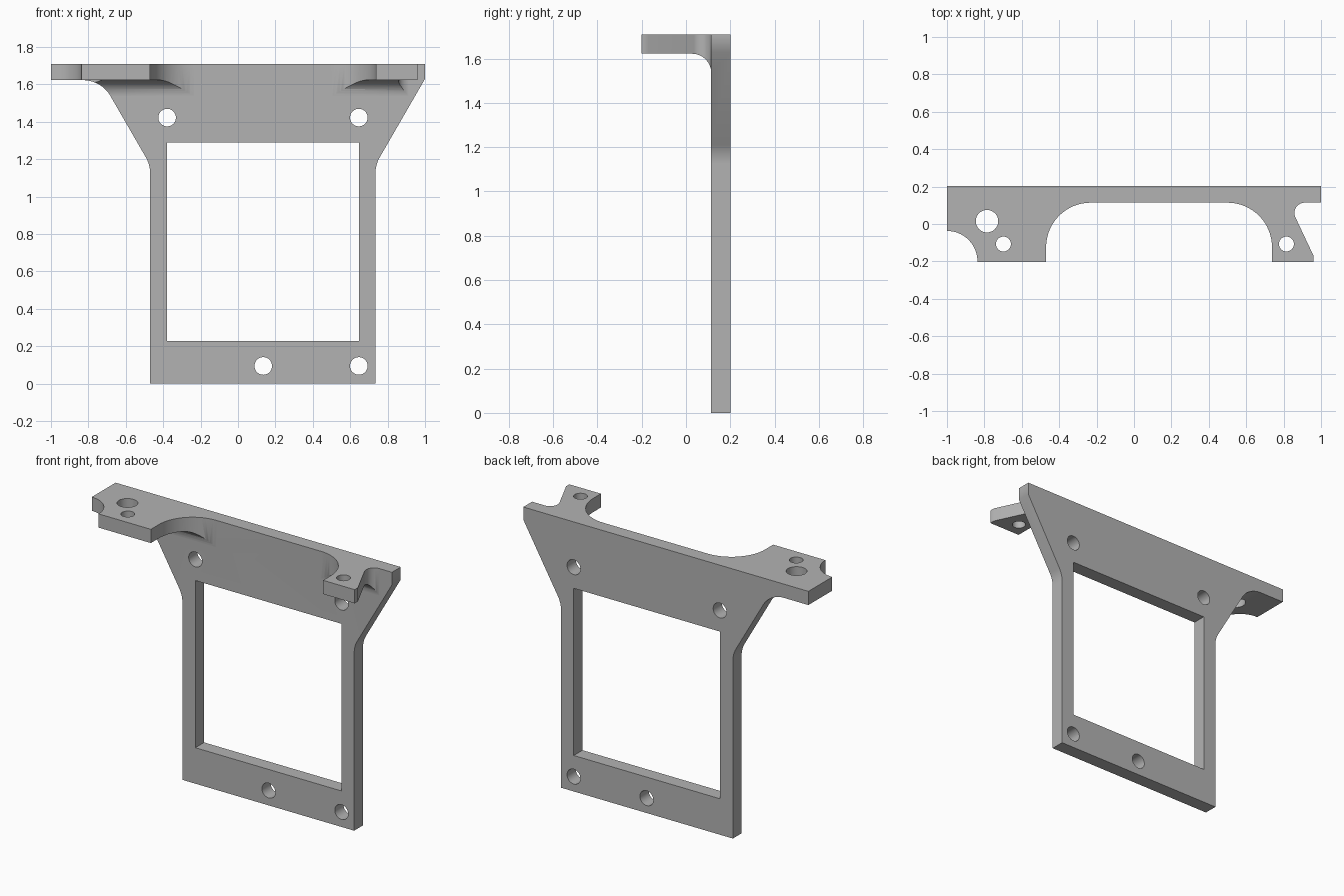
import bpy, bmesh
from math import pi, cos, sin, tan, radians
from mathutils import Vector

cube = bpy.data.objects.get("Cube")
if cube:
    bpy.data.objects.remove(cube, do_unlink=True)

grey = bpy.data.materials.new("plain grey")
grey.use_nodes = True
GREY = (0.45, 0.45, 0.45, 1)
grey.diffuse_color = GREY
grey.node_tree.nodes["Principled BSDF"].inputs["Base Color"].default_value = GREY


def rounded(corners, steps=16):
    """Polygon from (a, b, radius) corners, rounding each with a tangent arc."""
    out = []
    for i, (a, b, r) in enumerate(corners):
        p = Vector((a, b))
        if r == 0:
            out.append(p)
            continue
        u = (Vector(corners[i - 1][:2]) - p).normalized()
        v = (Vector(corners[(i + 1) % len(corners)][:2]) - p).normalized()
        half = u.angle(v) / 2
        bis = (u + v).normalized()
        centre = p + bis * (r / sin(half))
        start = p + u * (r / tan(half)) - centre
        end = p + v * (r / tan(half)) - centre
        sweep = pi - 2 * half
        for k in range(steps + 1):
            t = k / steps
            out.append(centre + (start * sin((1 - t) * sweep)
                                 + end * sin(t * sweep)) / sin(sweep))
    return out


def circle(a, b, r, n=40):
    return [Vector((a + r * cos(2 * pi * k / n), b + r * sin(2 * pi * k / n)))
            for k in range(n)]


def prism(name, outline, axis, lo, hi):
    """Extrude a 2D outline along the given axis."""
    place = {"x": lambda p, t: (t, p.x, p.y),
             "y": lambda p, t: (p.x, t, p.y),
             "z": lambda p, t: (p.x, p.y, t)}[axis]
    bm = bmesh.new()
    face = bm.faces.new([bm.verts.new(place(p, lo)) for p in outline])
    top = bmesh.ops.extrude_face_region(bm, geom=[face])["geom"]
    shift = Vector(place(Vector((0, 0)), hi - lo))
    bmesh.ops.translate(bm, vec=shift,
                        verts=[g for g in top if isinstance(g, bmesh.types.BMVert)])
    bmesh.ops.recalc_face_normals(bm, faces=bm.faces)
    mesh = bpy.data.meshes.new(name)
    bm.to_mesh(mesh)
    bm.free()
    mesh.materials.append(grey)
    ob = bpy.data.objects.new(name, mesh)
    bpy.context.collection.objects.link(ob)
    return ob


def combine(ob, tool, operation):
    """Apply a boolean and discard the tool."""
    mod = ob.modifiers.new(operation, "BOOLEAN")
    mod.operation, mod.object, mod.solver = operation, tool, "EXACT"
    bpy.context.view_layer.objects.active = ob
    bpy.ops.object.modifier_apply(modifier=mod.name)
    bpy.data.objects.remove(tool, do_unlink=True)


TOP, UNDER, BACK, FACE = 1.709, 1.622, 0.202, 0.114
LEFT, RIGHT, BEND, ROUND = -0.47, 0.735, 1.17, 0.17
slope = tan(radians(60))

# L-shaped side section with a fillet under the flange
bracket = prism("mounting_bracket", rounded([
    (BACK, -0.0, 0), (BACK, TOP, 0), (-BACK, TOP, 0), (-BACK, UNDER, 0),
    (FACE, UNDER, 0.087), (FACE, 0, 0)]), "x", -1.2, 1.2)

# Front outline: straight legs flaring out to the flange
front = prism("front_outline", rounded([
    (LEFT, -0.1, 0), (RIGHT, -0.1, 0), (RIGHT, BEND, ROUND),
    (1.1, BEND + (1.1 - RIGHT) * slope, 0), (1.1, 1.9, 0), (-1.1, 1.9, 0),
    (-1.1, UNDER, 0), (LEFT - (UNDER - BEND) / slope, UNDER, ROUND),
    (LEFT, BEND, ROUND)]), "y", -0.5, 0.5)
combine(bracket, front, "INTERSECT")

# Flange outline: two ears, wide arch between them, notch and scooped corner
flange = prism("flange_outline", rounded([
    (-1, 0.3, 0), (1, 0.3, 0), (1, FACE, 0), (0.826, FACE, 0.055),
    (0.96, -0.17, 0), (0.96, -0.3, 0), (0.738, -0.3, 0),
    (0.738, FACE, 0.238), (LEFT, FACE, 0.238), (LEFT, -0.3, 0), (-1, -0.3, 0)]),
    "z", -0.2, 2)
combine(bracket, flange, "INTERSECT")
combine(bracket, prism("corner_scoop", circle(-1, -0.2, 0.163, 64), "z", 1.4, 2),
        "DIFFERENCE")

# Window and screw holes
window = rounded([(-0.379, 0.228, 0), (0.646, 0.228, 0),
                  (0.646, 1.288, 0), (-0.379, 1.288, 0)])
combine(bracket, prism("window", window, "y", -0.5, 0.5), "DIFFERENCE")
for x, z in [(-0.379, 1.422), (0.646, 1.422), (0.135, 0.094), (0.646, 0.094)]:
    combine(bracket, prism("plate_hole", circle(x, z, 0.047), "y", 0.05, 0.5),
            "DIFFERENCE")
for x, y, r in [(-0.786, 0.015, 0.06), (-0.698, -0.107, 0.04), (0.815, -0.107, 0.04)]:
    combine(bracket, prism("ear_hole", circle(x, y, r), "z", 1.4, 2), "DIFFERENCE")

# Smooth curved walls, crisp edges
bpy.ops.object.select_all(action="DESELECT")
bracket.select_set(True)
bpy.context.view_layer.objects.active = bracket
bpy.ops.object.shade_smooth_by_angle(angle=radians(30))
weighted = bracket.modifiers.new("weighted_normals", "WEIGHTED_NORMAL")
weighted.keep_sharp = True
